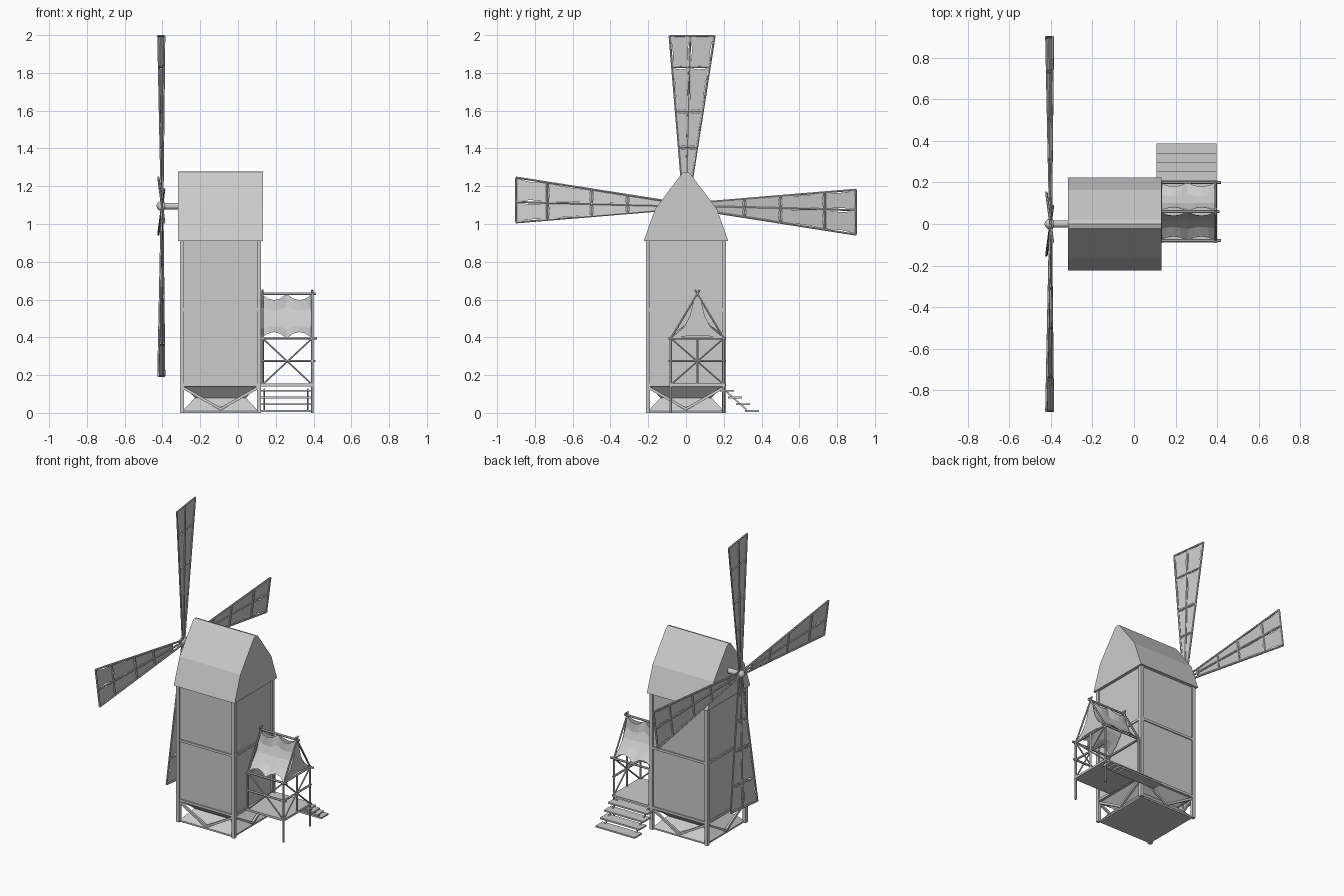
import bpy, bmesh, math
from mathutils import Vector, Matrix

if "Cube" in bpy.data.objects:
    bpy.data.objects.remove(bpy.data.objects["Cube"])


def finish(name, bm):
    bmesh.ops.recalc_face_normals(bm, faces=bm.faces)
    me = bpy.data.meshes.new(name)
    bm.to_mesh(me)
    bm.free()
    ob = bpy.data.objects.new(name, me)
    bpy.context.collection.objects.link(ob)
    return ob


def boxes(name, items):
    bm = bmesh.new()
    for lo, hi in items:
        lo, hi = Vector(lo), Vector(hi)
        m = Matrix.Translation((lo + hi) / 2) @ Matrix.Diagonal((*(hi - lo), 1))
        bmesh.ops.create_cube(bm, size=1, matrix=m)
    return finish(name, bm)


def rods(name, pairs, r=0.006, sides=6):
    bm = bmesh.new()
    for a, b in pairs:
        a, b = Vector(a), Vector(b)
        d = b - a
        rot = d.to_track_quat('Z', 'Y').to_matrix().to_4x4()
        m = Matrix.Translation((a + b) / 2) @ rot @ Matrix.Rotation(math.pi / sides, 4, 'Z')
        bmesh.ops.create_cone(bm, cap_ends=True, segments=sides, radius1=r, radius2=r,
                              depth=d.length, matrix=m)
    return finish(name, bm)


def cloth(name, quads, ks, kt, sag=(0, 0, 0), n=4):
    """Stretched canvas: each quad (a,b,c,d) has edges bowed inward by ks / kt."""
    bm = bmesh.new()
    for quad in quads:
        a, b, c, d = (Vector(p) for p in quad)
        g = []
        for j in range(n + 1):
            for i in range(n + 1):
                s, t = 2 * i / n - 1, 2 * j / n - 1
                u = (s * (1 - ks * (1 - t * t)) + 1) / 2
                v = (t * (1 - kt * (1 - s * s)) + 1) / 2
                p = a.lerp(b, u).lerp(d.lerp(c, u), v) + Vector(sag) * (1 - t * t)
                g.append(bm.verts.new(p))
        w = n + 1
        for j in range(n):
            for i in range(n):
                k = j * w + i
                bm.faces.new((g[k], g[k + 1], g[k + w + 1], g[k + w]))
    return finish(name, bm)


# ---- tower ----
X0, X1, Y, CX = -0.308, 0.122, 0.212, -0.093
T = 0.022
boxes("tower_walls", [((X0 + .01, -Y + .01, .15), (X1 - .01, Y - .01, .93))])
boxes("corner_posts", [((x, y, 0), (x + T, y + T, .93))
                       for x in (X0, X1 - T) for y in (-Y, Y - T)])
beams = []
for z in (.139, .538):
    for y in (-Y + .003, Y - .019):
        beams.append(((X0 + T, y, z), (X1 - T, y + .016, z + .016)))
    for x in (X0 + .003, X1 - .019):
        beams.append(((x, -Y + T, z), (x + .016, Y - T, z + .016)))
boxes("wall_beams", beams)

# hourglass foundation
bm = bmesh.new()
rings = []
for z, h in ((0, .2), (.01, .2), (.08, .135), (.15, .2)):
    rings.append([bm.verts.new((CX + sx * h, sy * h, z))
                  for sx, sy in ((-1, -1), (1, -1), (1, 1), (-1, 1))])
for lo, hi in zip(rings, rings[1:]):
    for i in range(4):
        bm.faces.new((lo[i], lo[(i + 1) % 4], hi[(i + 1) % 4], hi[i]))
bm.faces.new(rings[0])
bm.faces.new(rings[-1])
finish("foundation", bm)

# V braces on all four sides
br = []
for s in (-1, 1):
    for q in (-1, 1):
        br.append(((CX + q * .2, s * .2, .135), (CX - q * .005, s * .2, .018)))
        br.append(((CX + s * .2, q * .2, .135), (CX + s * .2, -q * .005, .018)))
rods("foundation_braces", br, .01, 4)

# gambrel roof
half = [(.224, .91), (.163, 1.08), (.02, 1.27)]
prof = half + [(0, 1.277)] + [(-y, z) for y, z in reversed(half)]
bm = bmesh.new()
f = bm.faces.new([bm.verts.new((-.318, y, z)) for y, z in prof])
ext = bmesh.ops.extrude_face_region(bm, geom=[f])
bmesh.ops.translate(bm, vec=(.45, 0, 0),
                    verts=[v for v in ext["geom"] if isinstance(v, bmesh.types.BMVert)])
finish("main_roof", bm)

# ---- shaft, hub and sails ----
HZ, HX = 1.095, -0.402
rods("sail_shaft", [((-.40, 0, HZ), (-.30, 0, HZ))], .018, 12)
bm = bmesh.new()
bmesh.ops.create_uvsphere(bm, u_segments=12, v_segments=8, radius=.026,
                          matrix=Matrix.Translation((HX - .003, 0, HZ)))
finish("hub", bm)
bpy.context.view_layer.objects.active = bpy.data.objects["hub"]
bpy.data.objects["hub"].select_set(True)
bpy.ops.object.shade_smooth_by_angle()

bars = (.12, .31, .5, .735, .9)


def sail_point(k, r, col):
    u = (-.012 - .083 * r, .024 * r, .010 + .157 * r)[col]
    p = Vector((HX - .13 * u, u, r))
    return Matrix.Rotation(-k * math.pi / 2, 3, 'X') @ p + Vector((0, 0, HZ))


for k in range(4):
    P = lambda r, c: sail_point(k, r, c)
    frame = [(P(0, c), P(.9, c)) for c in range(3)]
    frame += [(P(r, 0), P(r, 2)) for r in bars]
    rods(f"sail_frame_{k + 1}", frame, .006)
    cloth(f"sail_cloth_{k + 1}",
          [(P(a, c), P(a, c + 1), P(b, c + 1), P(b, c))
           for a, b in zip(bars, bars[1:]) for c in (0, 1)], .2, .1)

# ---- porch ----
PX0, PX1, PY0, PY1, PM = .13, .393, -.08, .2, .06
E, F, R = .395, .15, .63   # eave, floor, ridge heights
boxes("porch_floor", [((.11, -.088, F - .009), (.4, .21, F + .005))])
fr = [((PX1, y, 0), (PX1, y, E)) for y in (PY0, PY1)]
fr += [((PX0, y, F), (PX0, y, E)) for y in (PY0, PY1)]
fr += [((X1, y, E), (.418, y, E)) for y in (PY0, PY1)]
fr += [((x, PY0 - .012, E), (x, PY1 + .008, E)) for x in (PX0, PX1)]
fr += [((X1, PY0, .275), (.41, PY0, .275)), ((PX1, PY0 - .012, .275), (PX1, PY1 + .01, .275))]
fr += [((PX1, PM, F), (PX1, PM, E)), ((X1, PM, R), (.412, PM, R))]
rods("porch_frame", fr, .007)
xb = [((PX0, PY0, F), (PX1, PY0, E)), ((PX0, PY0, E), (PX1, PY0, F)),
      ((PX1, PY0, F), (PX1, PY1, E)), ((PX1, PY0, E), (PX1, PY1, F))]
rods("porch_cross_braces", xb, .005)
raft = []
for x in (PX0, PX1):
    for y in (PY0, PY1):
        foot, top = Vector((x, y, E)), Vector((x, PM, R))
        raft.append((foot, foot.lerp(top, 1.09)))
rods("porch_rafters", raft, .006)

# canvas canopy: two slopes of two bays, plus the end
xm = (X1 + PX1) / 2
for name, y, s in (("front", PY0, 1), ("back", PY1, -1)):
    cloth(f"canopy_{name}",
          [((a, y, E), (b, y, E), (b, PM, R), (a, PM, R)) for a, b in ((X1, xm), (xm, PX1))],
          0, .28, (0, .028 * s, -.015))
cloth("canopy_end", [((PX1, PY0, E), (PX1, PY1, E), (PX1, PM + .004, R), (PX1, PM - .004, R))],
      .45, .12)

# steps and stringers
boxes("porch_steps", [((.108, y, z - .005), (.398, y + .075, z + .005))
                      for y, z in ((.18, .117), (.222, .081), (.264, .046), (.312, .010))])
rods("step_stringers", [((x, .2, .125), (x, .33, .008)) for x in (.14, .37)], .006, 4)
